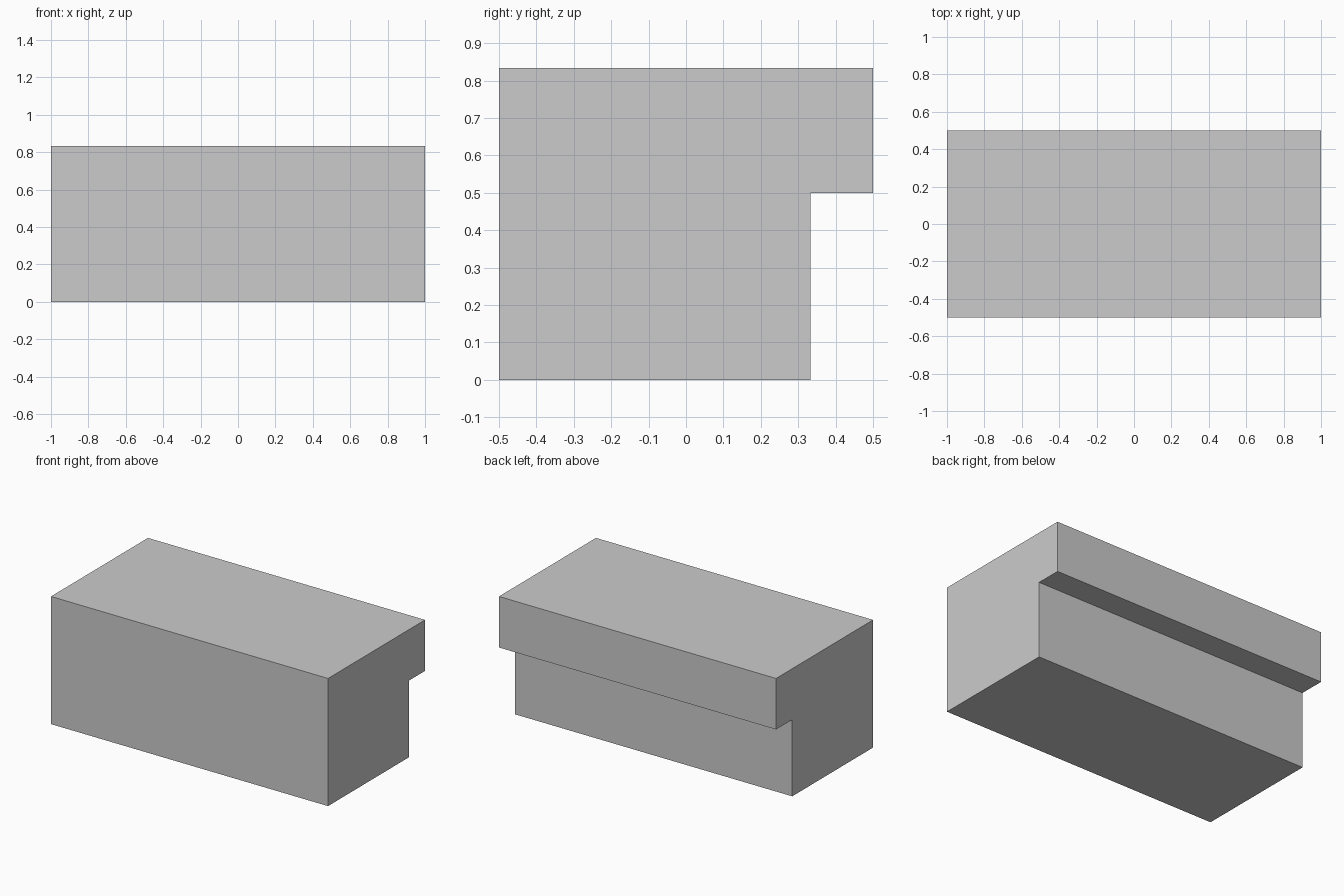
import bpy, bmesh

if "Cube" in bpy.data.objects:
    bpy.data.objects.remove(bpy.data.objects["Cube"])

# Side profile (y, z): block with an overhanging ledge at the back
PROFILE = [(-0.5, 0), (0.333, 0), (0.333, 0.5), (0.5, 0.5), (0.5, 0.833), (-0.5, 0.833)]
LENGTH = 2.0

# Extrude the profile along x
bm = bmesh.new()
face = bm.faces.new([bm.verts.new((-LENGTH / 2, y, z)) for y, z in PROFILE])
extruded = bmesh.ops.extrude_face_region(bm, geom=[face])
moved = [v for v in extruded["geom"] if isinstance(v, bmesh.types.BMVert)]
bmesh.ops.translate(bm, verts=moved, vec=(LENGTH, 0, 0))
# Keep the starting face as the left end cap
if not face.is_valid or len(bm.faces) < len(PROFILE) + 2:
    bmesh.ops.holes_fill(bm, edges=[e for e in bm.edges if e.is_boundary], sides=0)
bmesh.ops.recalc_face_normals(bm, faces=bm.faces)

mesh = bpy.data.meshes.new("ledge_block")
bm.to_mesh(mesh)
bm.free()
bpy.context.collection.objects.link(bpy.data.objects.new("ledge_block", mesh))
